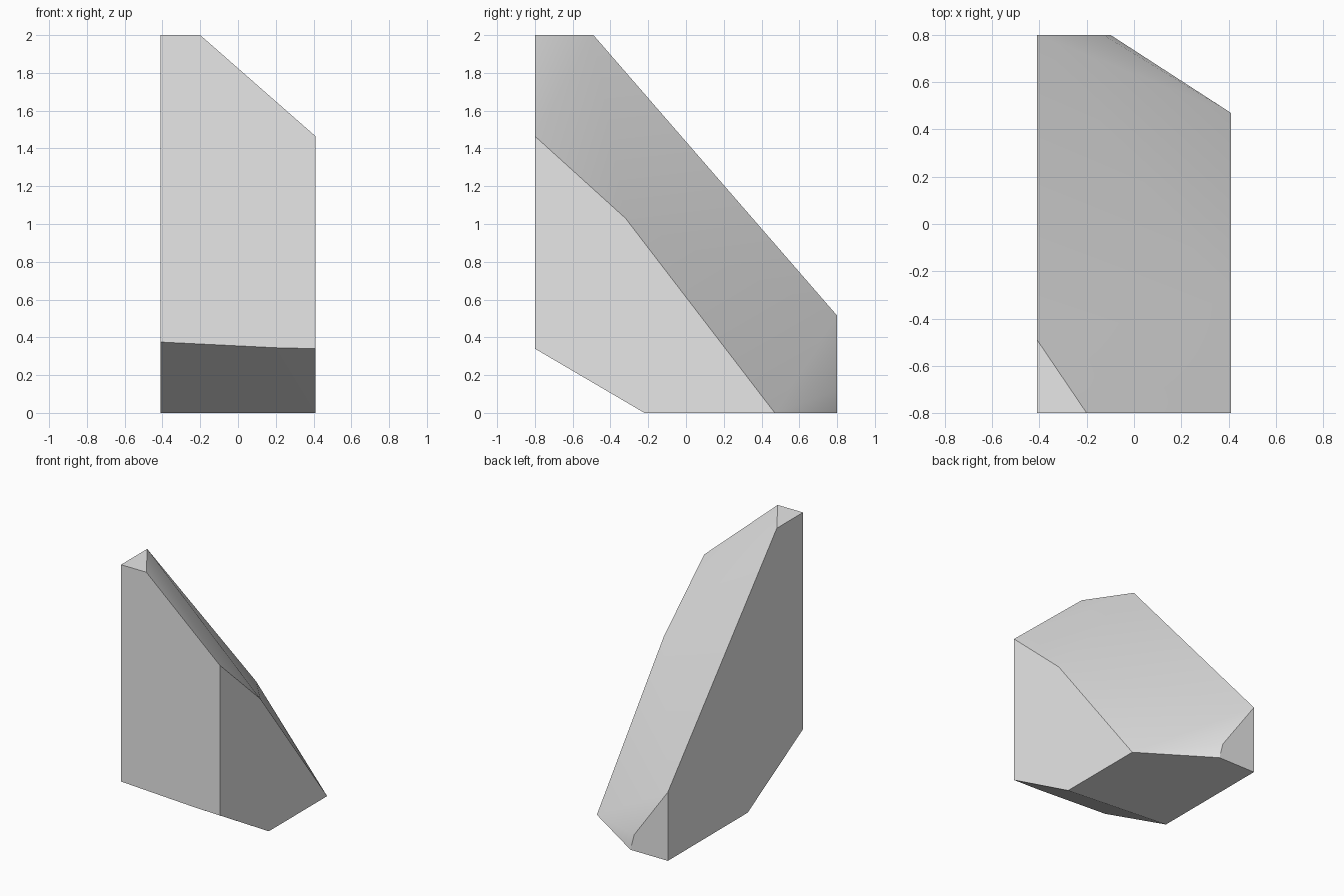
import bpy, bmesh, math

cube = bpy.data.objects.get("Cube")
if cube:
    bpy.data.objects.remove(cube, do_unlink=True)

W, D, H = 0.41, 0.8, 2.0   # half width, half depth, height of the block

# Single grey stone material
stone = bpy.data.materials.new("light_grey")
stone.use_nodes = True
grey = (0.8, 0.8, 0.8, 1.0)
stone.diffuse_color = grey
stone.node_tree.nodes["Principled BSDF"].inputs["Base Color"].default_value = grey

# Corners of the convex shard
corners = [
    # top triangle
    (-W, -D, H), (-0.20, -D, H), (-W, -0.49, H),
    # right wall, broken edge
    (W, -D, 1.465), (W, -0.32, 1.03), (W, 0.47, 0),
    # back triangle
    (-W, D, 0.515), (-0.13, D, 0.12), (-0.10, D, 0), (-W, D, 0),
    # undercut at the front foot
    (W, -D, 0.34), (0.20, -D, 0.345), (-W, -D, 0.375),
    (W, -0.22, 0), (-W, -0.145, 0),
]

bm = bmesh.new()
for c in corners:
    bm.verts.new(c)
bmesh.ops.convex_hull(bm, input=bm.verts[:])

# Merge the triangles of each flat wall into one face
bmesh.ops.dissolve_limit(bm, angle_limit=math.radians(1.0),
                         verts=bm.verts[:], edges=bm.edges[:])
bmesh.ops.recalc_face_normals(bm, faces=bm.faces[:])
bm.normal_update()

# Only the gently curved fracture is smooth; the walls stay flat
for f in bm.faces:
    n = f.normal
    f.smooth = n.x > 0.1 and n.y > 0.1 and n.z > 0.01

mesh = bpy.data.meshes.new("stone_shard")
bm.to_mesh(mesh)
bm.free()
mesh.materials.append(stone)
shard = bpy.data.objects.new("stone_shard", mesh)
bpy.context.collection.objects.link(shard)
